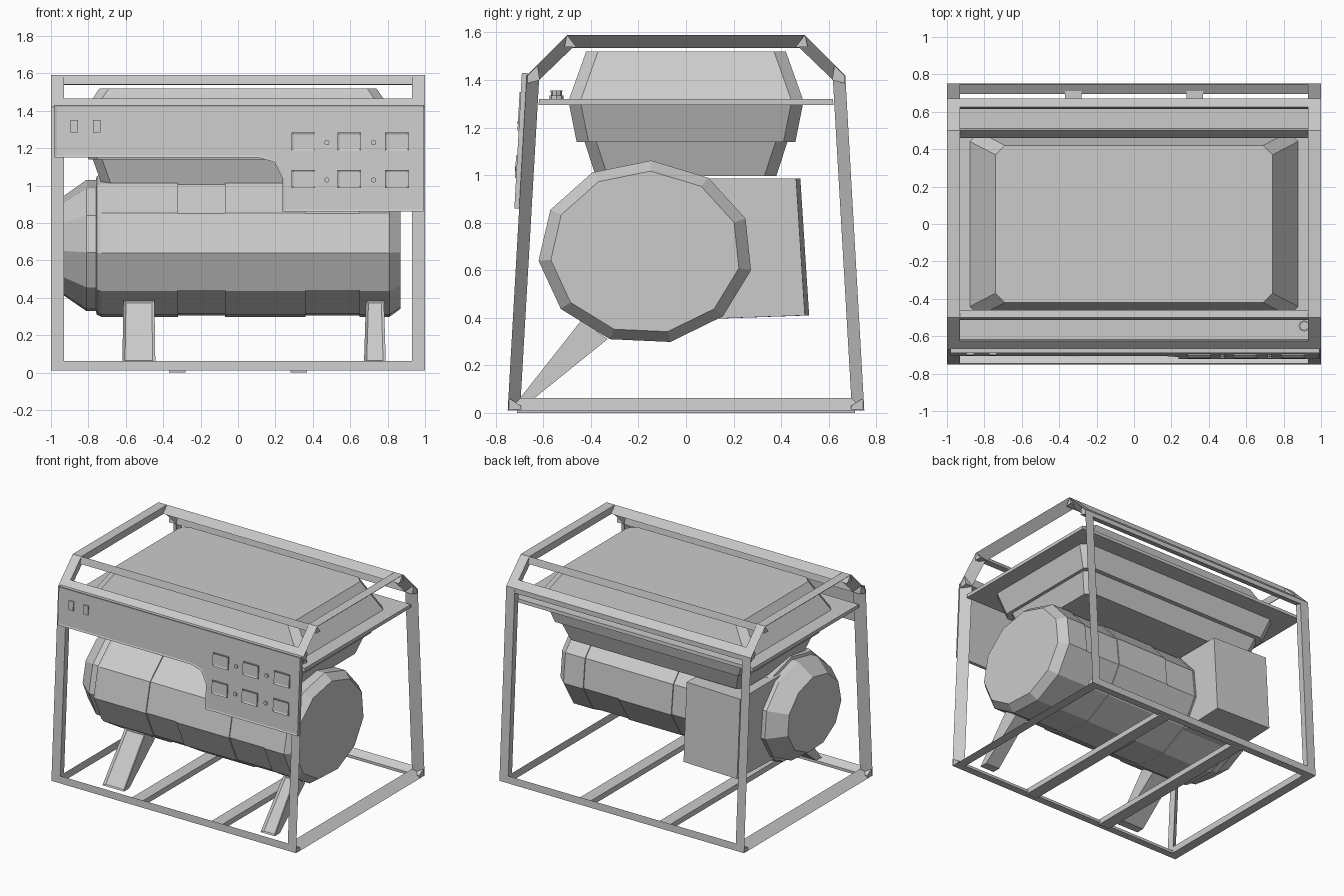
import bpy, bmesh, math
from mathutils import Vector

cube = bpy.data.objects.get("Cube")
if cube:
    bpy.data.objects.remove(cube)

GREY = (0.6, 0.6, 0.6, 1)
mat = bpy.data.materials.new("light_grey")
mat.use_nodes = True
mat.diffuse_color = GREY
mat.node_tree.nodes["Principled BSDF"].inputs["Base Color"].default_value = GREY


def finish(name, bm):
    bmesh.ops.recalc_face_normals(bm, faces=bm.faces)
    me = bpy.data.meshes.new(name)
    bm.to_mesh(me)
    bm.free()
    me.materials.append(mat)
    ob = bpy.data.objects.new(name, me)
    bpy.context.collection.objects.link(ob)
    return ob


def loft(name, sections, loop=False, rim=None):
    """Skin equal-sized sections; loop joins last to first, otherwise cap.
    rim=(width, depth) insets the last cap."""
    bm = bmesh.new()
    rings = [[bm.verts.new(p) for p in s] for s in sections]
    n = len(rings[0])
    pairs = list(zip(rings, rings[1:]))
    if loop:
        pairs.append((rings[-1], rings[0]))
    for a, b in pairs:
        for i in range(n):
            j = (i + 1) % n
            bm.faces.new((a[i], a[j], b[j], b[i]))
    if not loop:
        bm.faces.new(rings[0][::-1])
        cap = bm.faces.new(rings[-1])
        if rim:
            bmesh.ops.recalc_face_normals(bm, faces=bm.faces)
            bmesh.ops.inset_region(bm, faces=[cap], thickness=rim[0],
                                   depth=rim[1], use_even_offset=True)
    return finish(name, bm)


def bar_x(name, profile, x0, x1):
    return loft(name, [[(x, y, z) for y, z in profile] for x in (x0, x1)])


# Side frames: triangular section swept round a six-sided outline
outer = [(-.75, .01), (.75, .01), (.67, 1.42), (.5, 1.59), (-.5, 1.59), (-.67, 1.42)]
inner = [(-.695, .063), (.695, .063), (.618, 1.4), (.478, 1.535), (-.478, 1.535), (-.618, 1.4)]
for side, label in ((1, "left"), (-1, "right")):
    loft(label + "_side_frame",
         [[(side, *o), (side * .93, *o), (side * .935, *i)]
          for o, i in zip(outer, inner)], loop=True)

# Long rails joining the side frames, mirrored front to back
rails = {
    "base_rail": [(.75, .01), (.747, .063), (.695, .03), (.695, .01)],
    "shoulder_rail": [(.67, 1.42), (.625, 1.465), (.615, 1.4), (.671, 1.385)],
    "top_rail": [(.5, 1.59), (.46, 1.537), (.512, 1.54)],
}
for name, profile in rails.items():
    for s, label in ((-1, "front_"), (1, "back_")):
        bar_x(label + name, [(s * y, z) for y, z in profile], -.995, .995)

# Base cross bars
for x, label in ((-.325, "right"), (.325, "left")):
    loft(label + "_cross_bar",
         [[(x - .045, y, 0), (x + .045, y, 0), (x + .045, y, .04), (x - .045, y, .04)]
          for y in (-.71, .71)])


# Tank: rectangular sections with clipped corners
def clipped(hx, hy, z, c=.05):
    pts = []
    for sx, sy in ((1, 1), (-1, 1), (-1, -1), (1, -1)):
        pair = [(sx * hx, sy * (hy - c), z), (sx * (hx - c), sy * hy, z)]
        pts += pair if sx * sy > 0 else pair[::-1]
    return pts


loft("tank_top", [clipped(.885, .495, 1.31), clipped(.74, .42, 1.52)])
loft("tank_middle", [clipped(.8, .46, 1.14), clipped(.86, .492, 1.3)])
loft("tank_bottom", [clipped(.725, .38, .997), clipped(.78, .43, 1.15)])
bar_x("tank_shelf", [(-.62, 1.295), (.62, 1.295), (.618, 1.32), (-.618, 1.32)], -.98, .98)


def disc(cx, cy, z, r):
    return [(cx + r * math.cos(a * math.pi / 4), cy + r * math.sin(a * math.pi / 4), z)
            for a in range(8)]


loft("fuel_cap", [disc(.91, -.545, z, r) for z, r in
                  ((1.315, .03), (1.335, .03), (1.335, .022), (1.355, .025))])


# Engine drum: eleven-sided oval sections along x
def oval(x, scale):
    return [(x, -.17 + .452 * scale * math.cos(a), .675 + .387 * scale * math.sin(a))
            for a in (math.radians(87) + math.tau * i / 11 for i in range(11))]


loft("engine_drum", [oval(x, s) for x, s in (
    (-.93, .7), (-.81, .92), (-.76, .92), (-.755, .97), (-.73, 1), (-.32, 1),
    (-.32, .983), (-.07, .983), (-.07, 1), (.36, 1), (.36, .983), (.65, .983),
    (.65, 1), (.81, 1), (.87, .885))])

# Box on the back of the drum
loft("rear_box", [
    [(x, -.05, .39), (x, .5 + d, .41), (x, .463 + d, .985), (x, -.05, .985)]
    for x, d in ((-.78, .018), (-.33, 0))])

# Slanted front legs with a recessed face
for label, x, wb, wt in (("right", -.53, .088, .083), ("left", .732, .058, .048)):
    foot, head = Vector((0, -.7, .06)), Vector((0, -.44, .39))
    back, top = Vector((0, .06, 0)), Vector((0, .11, -.08))
    back_face = [(x - wb, *(foot + back).yz), (x + wb, *(foot + back).yz),
                 (x + wt, *(head + top).yz), (x - wt, *(head + top).yz)]
    front_face = [(x - wb, *foot.yz), (x + wb, *foot.yz),
                  (x + wt, *head.yz), (x - wt, *head.yz)]
    loft(label + "_front_leg", [back_face, front_face], rim=(.014, -.012))


# Control panel, leaning back with the frame
def on_panel(points, out):
    return [(x, -.69 - (1.44 - z) * .055 - out, z) for x, z in points]


def plate(name, points, back, front, rim=None):
    return loft(name, [on_panel(points, back), on_panel(points, front)], rim=rim)


def rect(cx, cz, w, h):
    return [(cx - w, cz - h), (cx + w, cz - h), (cx + w, cz + h), (cx - w, cz + h)]


plate("control_panel", [(-.98, 1.43), (-.98, 1.15), (.11, 1.15), (.195, 1.125), (.237, 1.04),
                        (.237, .86), (.992, .86), (.992, 1.43)], -.024, 0, rim=(.011, -.004))

# Sockets, knobs and switches
for row, z in enumerate((1.235, 1.035)):
    for col, x in enumerate((.35, .595, .85)):
        plate(f"socket_{row}_{col}", rect(x, z, .063, .048), -.008, .005, rim=(.01, -.005))
    for col, x in enumerate((.475, .725)):
        ring = [(p[0], p[1]) for p in disc(x, z - .005, 0, .014)]
        plate(f"knob_{row}_{col}", ring, -.008, .006)
for i, x in enumerate((-.875, -.755)):
    plate(f"switch_{i}", rect(x, 1.317, .02, .033), -.008, .005)
